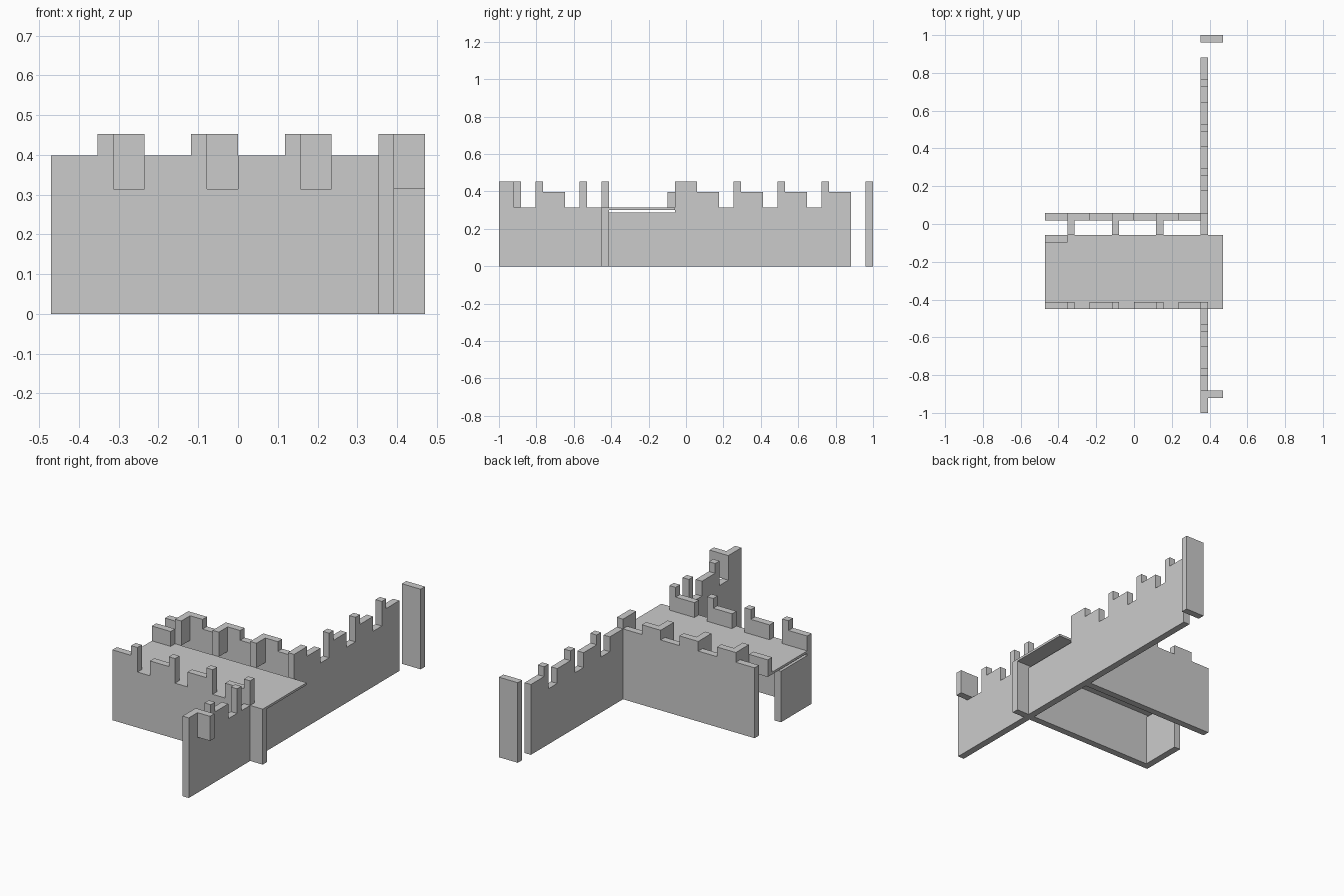
import bpy, bmesh

if "Cube" in bpy.data.objects:
    bpy.data.objects.remove(bpy.data.objects["Cube"])

U = 2 / 51                              # one wall thickness
TOP, MERLON, DECK, NOTCH = 0.453, 0.398, 0.314, 0.288
X0, Y0 = -12 * U, -1.0                  # left and front limits


def extrude(name, pts, vec):
    bm = bmesh.new()
    face = bm.faces.new([bm.verts.new(p) for p in pts])
    ext = bmesh.ops.extrude_face_region(bm, geom=[face])
    bmesh.ops.translate(bm, vec=vec, verts=[g for g in ext["geom"] if isinstance(g, bmesh.types.BMVert)])
    bmesh.ops.recalc_face_normals(bm, faces=bm.faces)
    me = bpy.data.meshes.new(name)
    bm.to_mesh(me)
    bm.free()
    bpy.context.collection.objects.link(bpy.data.objects.new(name, me))


def wall(name, axis, side, start, steps):
    """Stepped wall: steps are (length in units, height)."""
    prof, a, last = [(start, 0)], start, 0
    for n, h in steps:
        if h != last:
            prof.append((a, h)) if last == 0 else prof.extend([(a, last), (a, h)])
        a += n * U
        last = h
    prof += [(a, last), (a, 0)]
    if axis == 'x':
        extrude(name, [(p, side, z) for p, z in prof], (0, U, 0))
    else:
        extrude(name, [(side, p, z) for p, z in prof], (U, 0, 0))


def box(name, x, y, dx, dy, z0, z1):
    """Box placed in wall units from the left front limit."""
    x, y, dx, dy = X0 + x * U, Y0 + y * U, dx * U, dy * U
    extrude(name, [(x, y, z0), (x + dx, y, z0), (x + dx, y + dy, z0), (x, y + dy, z0)], (0, 0, z1 - z0))


# Long side wall, lowered where the deck passes over it
crenel = [(2, DECK), (1, TOP), (3, MERLON)]
wall("side_wall", 'y', X0 + 21 * U, Y0,
     [(3, TOP)] + crenel + [(2, DECK), (1, TOP), (3, DECK), (9, NOTCH), (3, TOP), (3, MERLON)] + crenel * 3)

# Front wall with merlons, posts and gaps
wall("front_wall", 'x', Y0 + 14 * U, X0,
     [(3, MERLON), (1, TOP), (2, DECK)] * 4)

# Back wall with shallow steps, and posts reaching to the deck
wall("back_wall", 'x', Y0 + 26 * U, X0, [(3, MERLON), (3, TOP)] * 3 + [(3, MERLON), (1, TOP)])
for i in range(3):
    box("back_post", 3 + 6 * i, 24, 1, 2, DECK, TOP)

# Walkway deck, its rear merlon and the short end panel below
box("deck", 0, 15, 24, 9, 0.301, DECK)
box("deck_merlon", 0, 23, 3, 1, DECK, MERLON)
box("end_panel", 0, 15, 1, 6, 0, NOTCH)

# End pieces of the side wall
box("front_return", 22, 2, 2, 1, DECK, TOP)
box("rear_pier", 21, 50, 3, 1, 0, TOP)
